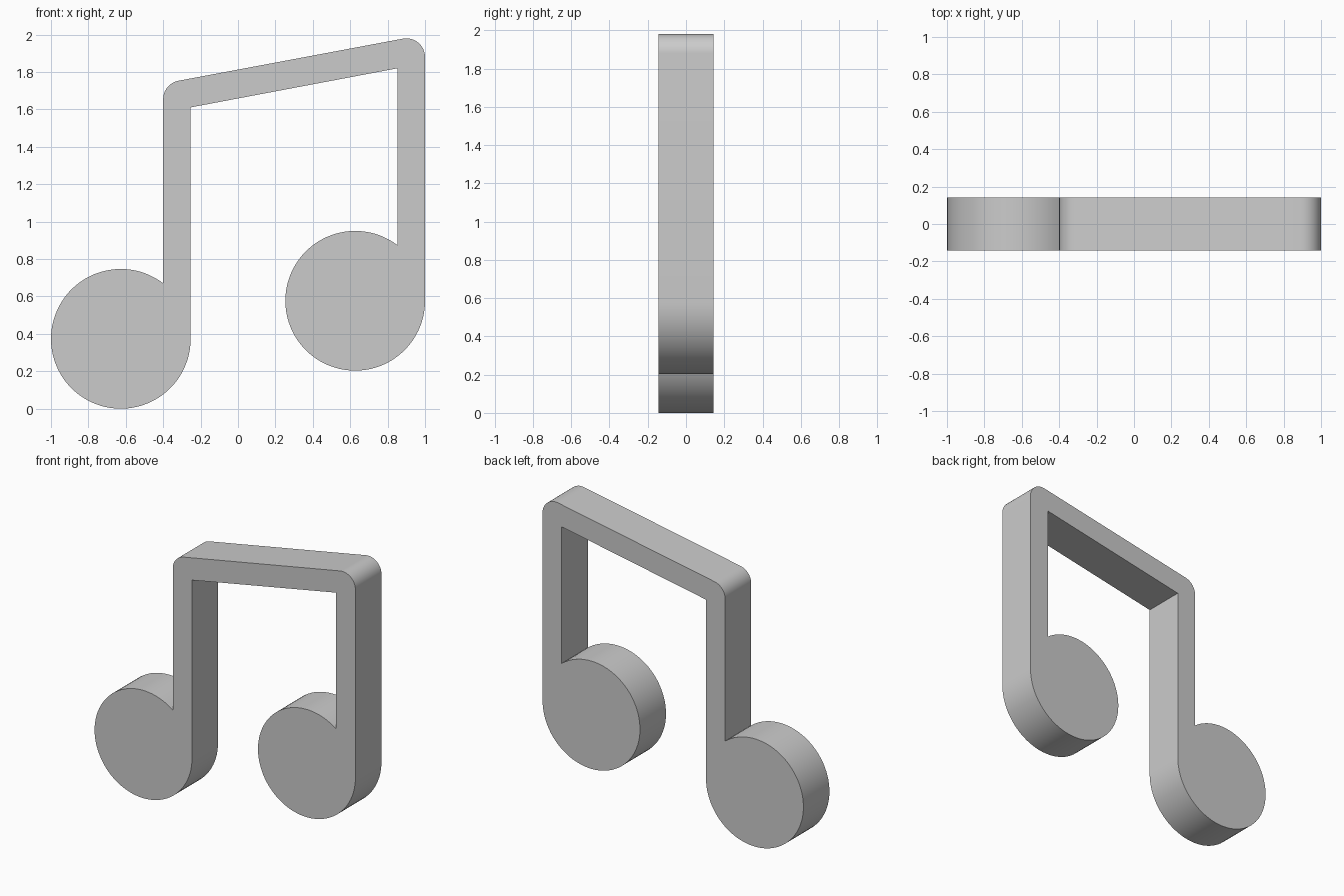
import bpy, bmesh
from math import sin, cos, radians, degrees, asin, sqrt, atan2

if "Cube" in bpy.data.objects:
    bpy.data.objects.remove(bpy.data.objects["Cube"])

DEPTH = 0.285
HEAD_R = 0.3735     # note head radius
STEM_W = 0.147      # stem width
CORNER_R = 0.1      # rounded outer beam corners


def arc(cx, cz, r, start, end, steps):
    """Points on an arc in the xz plane, angles in degrees."""
    angles = [radians(start + (end - start) * i / steps) for i in range(steps + 1)]
    return [(cx + r * cos(a), cz + r * sin(a)) for a in angles]


def note_head(right, cz):
    """Clockwise from the stem's outer side round to where the stem's left side meets the head."""
    cx = right - HEAD_R
    meet = degrees(atan2(sqrt(HEAD_R**2 - (HEAD_R - STEM_W)**2), HEAD_R - STEM_W))
    return arc(cx, cz, HEAD_R, 0, meet - 360, 72)


left_x, right_x = -0.253, 1.0                     # right side of each stem
corner_l = (left_x - STEM_W + CORNER_R, 1.655)
corner_r = (right_x - CORNER_R, 1.88)
tilt = degrees(atan2(corner_r[1] - corner_l[1], corner_r[0] - corner_l[0]))

# Outline: left head, outer beam corners, right head, inner beam corners
outline = note_head(left_x, HEAD_R)
outline += arc(*corner_l, CORNER_R, 180, 90 + tilt, 12)
outline += arc(*corner_r, CORNER_R, 90 + tilt, 0, 14)
outline += note_head(right_x, 0.577)
outline += [(right_x - STEM_W, 1.82), (left_x, 1.611)]

# Extrude the outline along y
bm = bmesh.new()
face = bm.faces.new([bm.verts.new((x, -DEPTH / 2, z)) for x, z in outline])
ext = bmesh.ops.extrude_face_region(bm, geom=[face], use_keep_orig=True)
new_verts = [g for g in ext["geom"] if isinstance(g, bmesh.types.BMVert)]
bmesh.ops.translate(bm, verts=new_verts, vec=(0, DEPTH, 0))
bmesh.ops.recalc_face_normals(bm, faces=bm.faces)

mesh = bpy.data.meshes.new("beamed_music_note")
bm.to_mesh(mesh)
bm.free()
note = bpy.data.objects.new("beamed_music_note", mesh)
bpy.context.collection.objects.link(note)

# Smooth curved sides, keep cap edges crisp
bpy.context.view_layer.objects.active = note
note.select_set(True)
bpy.ops.object.shade_smooth_by_angle(angle=radians(30))
